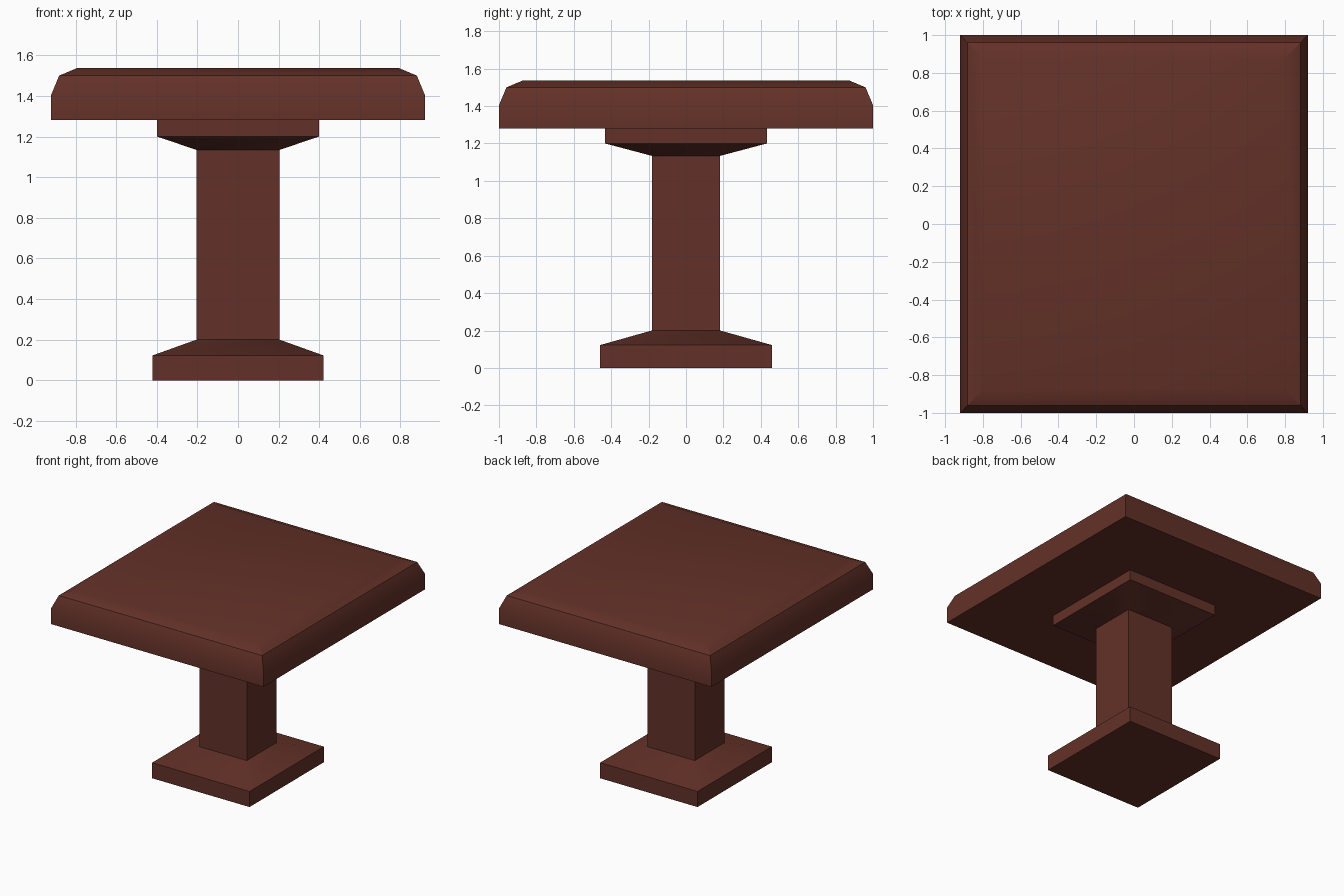
import bpy
import bmesh
import math

if "Cube" in bpy.data.objects:
    bpy.data.objects.remove(bpy.data.objects["Cube"])

wood = bpy.data.materials.new("dark_red_wood")
wood.diffuse_color = (0.125, 0.031, 0.021, 1.0)
wood.use_nodes = True
wood.node_tree.nodes["Principled BSDF"].inputs["Base Color"].default_value = wood.diffuse_color


def stacked_block(name, rings):
    """Closed rectangular solid from rings of (half x, half y, z), bottom to top."""
    bm = bmesh.new()
    loops = [[bm.verts.new((sx * hx, sy * hy, z))
              for sx, sy in ((-1, -1), (1, -1), (1, 1), (-1, 1))]
             for hx, hy, z in rings]
    for low, high in zip(loops, loops[1:]):
        for i in range(4):
            j = (i + 1) % 4
            bm.faces.new((low[i], low[j], high[j], high[i]))
    bm.faces.new(loops[0][::-1])
    bm.faces.new(loops[-1])
    mesh = bpy.data.meshes.new(name)
    bm.to_mesh(mesh)
    bm.free()
    mesh.materials.append(wood)
    obj = bpy.data.objects.new(name, mesh)
    bpy.context.collection.objects.link(obj)
    bpy.ops.object.select_all(action='DESELECT')
    obj.select_set(True)
    bpy.context.view_layer.objects.active = obj
    bpy.ops.object.shade_smooth_by_angle(angle=math.radians(30))
    return obj


# Pedestal: foot, sloped shoulder, column, flared capital
stacked_block("pedestal", [
    (0.422, 0.46, 0.0), (0.422, 0.46, 0.122),
    (0.204, 0.183, 0.20), (0.204, 0.183, 1.134),
    (0.398, 0.432, 1.20), (0.398, 0.432, 1.281),
])

# Table top: slab with a two-step bevelled upper edge
stacked_block("table_top", [
    (0.92, 1.0, 1.281), (0.92, 1.0, 1.405),
    (0.881, 0.96, 1.50), (0.793, 0.872, 1.537),
])
